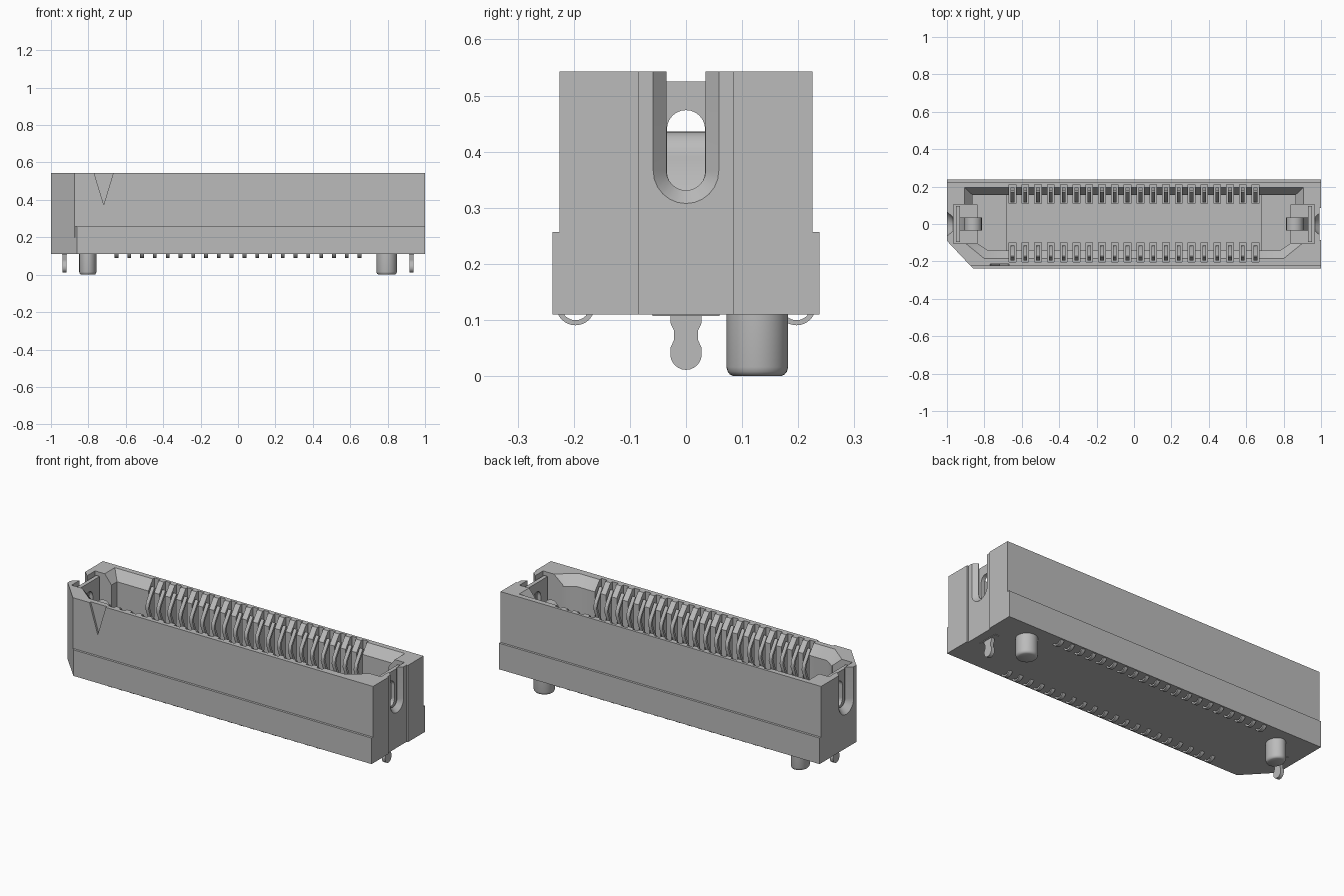
import bpy, bmesh, math
from mathutils import Vector

if "Cube" in bpy.data.objects:
    bpy.data.objects.remove(bpy.data.objects["Cube"], do_unlink=True)

grey = bpy.data.materials.new("plain grey")
grey.use_nodes = True
COLOUR = (0.5, 0.5, 0.5, 1)
grey.diffuse_color = COLOUR
grey.node_tree.nodes["Principled BSDF"].inputs["Base Color"].default_value = COLOUR

TOP, BASE, FLOOR = 0.543, 0.11, 0.2
PITCH, COUNT = 0.0684, 20
PIN_X = [(i - (COUNT - 1) / 2) * PITCH for i in range(COUNT)]


def finish(name, bm):
    bmesh.ops.recalc_face_normals(bm, faces=bm.faces[:])
    mesh = bpy.data.meshes.new(name)
    bm.to_mesh(mesh)
    bm.free()
    mesh.materials.append(grey)
    obj = bpy.data.objects.new(name, mesh)
    bpy.context.collection.objects.link(obj)
    return obj


def add_loft(bm, rings):
    """Closed solid through rings of equal point count."""
    loops = [[bm.verts.new(p) for p in ring] for ring in rings]
    n = len(loops[0])
    for a, b in zip(loops, loops[1:]):
        for i in range(n):
            j = (i + 1) % n
            bm.faces.new((a[i], a[j], b[j], b[i]))
    bm.faces.new(loops[0][::-1])
    bm.faces.new(loops[-1])


def loft(name, *rings):
    bm = bmesh.new()
    add_loft(bm, rings)
    return finish(name, bm)


def along_x(pts, x):
    return [(x, y, z) for y, z in pts]


def along_y(pts, y):
    return [(x, y, z) for x, z in pts]


def along_z(pts, z):
    return [(x, y, z) for x, y in pts]


def rect(x0, x1, y0, y1):
    return [(x0, y0), (x1, y0), (x1, y1), (x0, y1)]


def arc(cx, cy, r, a0, a1, n=12):
    angles = [math.radians(a0 + (a1 - a0) * i / n) for i in range(n + 1)]
    return [(cx + r * math.cos(a), cy + r * math.sin(a)) for a in angles]


def ribbon(path, thick):
    """Outline of a strip of even thickness that follows a path."""
    pts = [Vector(p) for p in path]
    sides = [[], []]
    for i, p in enumerate(pts):
        d = (pts[min(i + 1, len(pts) - 1)] - pts[max(i - 1, 0)]).normalized()
        off = Vector((-d.y, d.x)) * thick / 2
        sides[0].append(tuple(p + off))
        sides[1].append(tuple(p - off))
    return sides[0] + sides[1][::-1]


def boolean(obj, tool, operation="DIFFERENCE"):
    mod = obj.modifiers.new("cut", "BOOLEAN")
    mod.operation, mod.object, mod.solver = operation, tool, "EXACT"
    bpy.context.view_layer.update()
    result = obj.evaluated_get(bpy.context.evaluated_depsgraph_get())
    mesh = bpy.data.meshes.new_from_object(result)
    obj.modifiers.clear()
    obj.data = mesh
    bpy.data.objects.remove(tool, do_unlink=True)


def smooth(obj):
    bpy.ops.object.select_all(action="DESELECT")
    obj.select_set(True)
    bpy.context.view_layer.objects.active = obj
    bpy.ops.object.shade_smooth_by_angle(angle=math.radians(35))


# Housing: wide skirt and narrower upper wall, one corner cut off
def outline(half, cut_x):
    return [(cut_x, -half), (1, -half), (1, half), (-1, half), (-1, -0.09)]


skirt, upper = outline(0.238, -0.86), outline(0.225, -0.873)
housing = loft("housing", along_z(skirt, BASE), along_z(skirt, 0.257))
boolean(housing, loft("upper", along_z(upper, 0.2), along_z(upper, TOP)), "UNION")


# Mating pocket with sloped lead-in
def pocket(x, back, front, cx, cy):
    return [(-cx, front), (cx, front), (x, cy), (x, back), (-x, back), (-x, cy)]


mouth = pocket(0.905, 0.195, -0.185, 0.8, -0.1)
well = pocket(0.863, 0.155, -0.142, 0.78, -0.085)
boolean(housing, loft("pocket", along_z(well, FLOOR + 0.03), along_z(well, 0.49),
                      along_z(mouth, TOP), along_z(mouth, 0.6)))
middle = rect(-0.68, 0.68, -0.142, 0.155)
boolean(housing, loft("floor_recess", along_z(middle, FLOOR), along_z(middle, 0.3)))

# Contact slots in both long walls
bm = bmesh.new()
for x in PIN_X:
    for y0, y1 in ((-0.202, -0.1), (0.11, 0.21)):
        slot = rect(x - 0.018, x + 0.018, y0, y1)
        add_loft(bm, (along_z(slot, FLOOR - 0.02), along_z(slot, 0.6)))
boolean(housing, finish("contact_slots", bm))

# End pockets and flared open slots for the latches
for s in (-1, 1):
    room = rect(s * 0.84, s * 0.965, -0.105, 0.105)
    boolean(housing, loft("end_room", along_z(room, FLOOR), along_z(room, 0.6)))

    def notch(r):
        return [(-r, 0.62)] + arc(0, 0.366, r, 180, 360) + [(r, 0.62)]

    boolean(housing, loft("end_slot", along_x(notch(0.035), s * 0.93),
                          along_x(notch(0.035), s * 0.967),
                          along_x(notch(0.066), s), along_x(notch(0.066), s * 1.05)))

# Shallow groove on one end and triangular mark on the front
groove = rect(0.992, 1.1, -0.085, 0.085)
boolean(housing, loft("groove", along_z(groove, 0), along_z(groove, 0.7)))
mark = [(-0.718, 0.375), (-0.664, TOP + 0.01), (-0.772, TOP + 0.01)]
boolean(housing, loft("mark", along_y(mark, -0.3), along_y(mark, -0.214)))
smooth(housing)

# Spring contacts with curled solder tails
spring = ribbon([(0.185, 0.175), (0.188, 0.25), (0.15, 0.34), (0.122, 0.41),
                 (0.128, 0.44), (0.175, 0.51)], 0.012)
tail = ribbon(arc(0.197, 0.125, 0.03, 205, 335), 0.009)
for name, s in (("front_contacts", -1), ("back_contacts", 1)):
    bm = bmesh.new()
    for x in PIN_X:
        for shape in (spring, tail):
            pts = [(s * y, z) for y, z in shape]
            add_loft(bm, (along_x(pts, x - 0.01), along_x(pts, x + 0.01)))
    smooth(finish(name, bm))

# End latches: pierced plate, curved tongue and board lock
for side, s in (("right", -1), ("left", 1)):
    plate_pts = rect(-0.095, 0.095, FLOOR, 0.525)
    plate = loft(side + "_latch_plate", along_x(plate_pts, s * 0.93), along_x(plate_pts, s * 0.952))
    window = arc(0, 0.44, 0.034, 0, 180) + arc(0, 0.364, 0.034, 180, 360)
    boolean(plate, loft("window", along_x(window, s * 0.8), along_x(window, s * 1.1)))

    path = [(s * 0.935, 0.28), (s * 0.9, 0.34)] + \
        [(s * x, z) for x, z in arc(0.86, 0.39, 0.037, 0, 180, 10)] + [(s * 0.825, 0.3)]
    tongue = ribbon(path, 0.018)
    smooth(loft(side + "_latch_tongue", along_y(tongue, -0.034), along_y(tongue, 0.034)))

    half = [(0.028, 0.13), (0.028, 0.095), (0.021, 0.08), (0.021, 0.065), (0.028, 0.05)]
    lock = half[::-1] + [(-y, z) for y, z in half] + arc(0, 0.039, 0.028, 180, 360)
    smooth(loft(side + "_board_lock", along_x(lock, s * 0.918), along_x(lock, s * 0.938)))
    foot = rect(s * 0.915, s * 0.942, -0.06, 0.06)
    loft(side + "_lock_foot", along_z(foot, BASE - 0.003), along_z(foot, BASE + 0.02))

# Locating pegs, one of them narrowed
for name, x, rx in (("right_peg", -0.803, 0.046), ("left_peg", 0.795, 0.055)):
    rings = []
    for z, k in ((0, 0.78), (0.003, 0.89), (0.008, 0.96), (0.016, 1), (0.13, 1)):
        rings.append([(x + rx * k * c, 0.127 + 0.055 * k * t, z)
                      for c, t in arc(0, 0, 1, 0, 350, 35)])
    smooth(loft(name, *rings))
